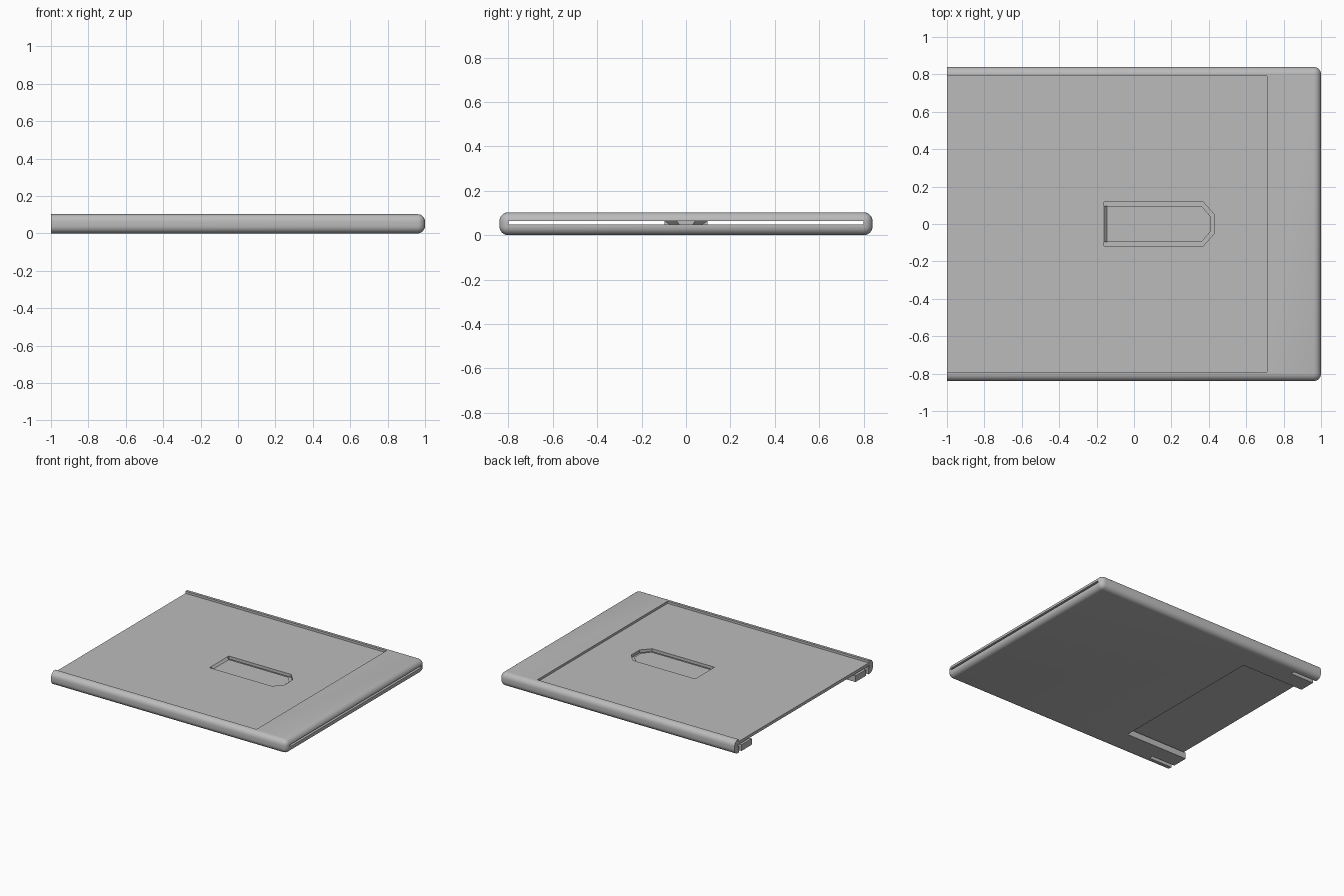
import bpy, bmesh
from math import radians

if "Cube" in bpy.data.objects:
    bpy.data.objects.remove(bpy.data.objects["Cube"], do_unlink=True)

grey = bpy.data.materials.new("case_grey")
grey.use_nodes = True
grey.diffuse_color = (0.5, 0.5, 0.5, 1)
grey.node_tree.nodes["Principled BSDF"].inputs["Base Color"].default_value = (0.5, 0.5, 0.5, 1)

TOP, PANEL = 0.103, 0.086           # rim height, recessed panel height
SLOT_LOW, SLOT_HIGH = 0.048, 0.063  # card slot


def loft(name, levels):
    """Closed solid through stacked outlines, each given as (points, height)."""
    bm = bmesh.new()
    rings = [[bm.verts.new((x, y, z)) for x, y in pts] for pts, z in levels]
    n = len(rings[0])
    bm.faces.new(rings[0])
    bm.faces.new(rings[-1])
    for a, b in zip(rings, rings[1:]):
        for i in range(n):
            j = (i + 1) % n
            bm.faces.new((a[i], a[j], b[j], b[i]))
    bmesh.ops.recalc_face_normals(bm, faces=bm.faces)
    mesh = bpy.data.meshes.new(name)
    bm.to_mesh(mesh)
    bm.free()
    obj = bpy.data.objects.new(name, mesh)
    bpy.context.collection.objects.link(obj)
    mesh.materials.append(grey)
    return obj


def rect(x0, x1, y0, y1):
    return [(x0, y0), (x1, y0), (x1, y1), (x0, y1)]


def box(name, x, y, z):
    return loft(name, [(rect(*x, *y), z[0]), (rect(*x, *y), z[1])])


def cut(target, cutter):
    bpy.context.view_layer.objects.active = target
    mod = target.modifiers.new("cut", "BOOLEAN")
    mod.operation, mod.solver, mod.object = "DIFFERENCE", "EXACT", cutter
    bpy.ops.object.modifier_apply(modifier=mod.name)
    bpy.data.objects.remove(cutter, do_unlink=True)


def tongue_outline(start, shoulder, tip, half, tip_half):
    side = [(start, -half), (shoulder, -half), (tip, -tip_half)]
    return side + [(x, -y) for x, y in reversed(side)]


# Case body: rounded everywhere except the open end
case = box("case_body", (-1, 1), (-0.84, 0.84), (0, TOP))
bm = bmesh.new()
bm.from_mesh(case.data)
edges = [e for e in bm.edges if max(v.co.x for v in e.verts) > 0]
bmesh.ops.bevel(bm, geom=edges, offset=0.04, segments=6, profile=0.5, affect="EDGES")
bm.to_mesh(case.data)
bm.free()

# Recessed top panel and the card slot running the full length
cut(case, box("panel_cutter", (-1.1, 0.71), (-0.79, 0.79), (PANEL, 0.2)))
cut(case, box("slot_cutter", (-1.1, 1.1), (-0.8, 0.8), (SLOT_LOW, SLOT_HIGH)))

# Underside finger opening and the two slits that free the end tabs
under = (-0.1, SLOT_LOW + 0.005)
cut(case, box("opening_cutter", (-1.1, -0.47), (-0.63, 0.63), under))
for s in (-1, 1):
    ys = sorted((s * 0.755, s * 0.785))
    cut(case, box("slit_cutter", (-1.1, -0.8), ys, under))

# Hole around the spring tongue
hole = tongue_outline(-0.16, 0.37, 0.43, 0.117, 0.05)
cut(case, loft("tongue_cutter", [(hole, SLOT_LOW + 0.005), (hole, 0.2)]))

# Spring tongue, lowered into the slot with a chamfered underside
full = tongue_outline(-0.145, 0.36, 0.41, 0.097, 0.04)
narrow = [(x, y * 0.75) for x, y in full]
DROP = 0.016
tongue = loft("spring_tongue", [(narrow, SLOT_HIGH - DROP), (full, SLOT_HIGH),
                                (full, PANEL - DROP)])

# Short ramp joining the tongue to the panel
ramp = box("tongue_ramp", (-0.16, -0.145), (-0.097, 0.097), (SLOT_HIGH, PANEL))
for v in ramp.data.vertices:
    if v.co.x > -0.15:
        v.co.z -= DROP

# Smooth rounded edges, crisp corners
for obj in (case, tongue, ramp):
    bpy.ops.object.select_all(action="DESELECT")
    obj.select_set(True)
    bpy.context.view_layer.objects.active = obj
    bpy.ops.object.shade_smooth_by_angle(angle=radians(30))
